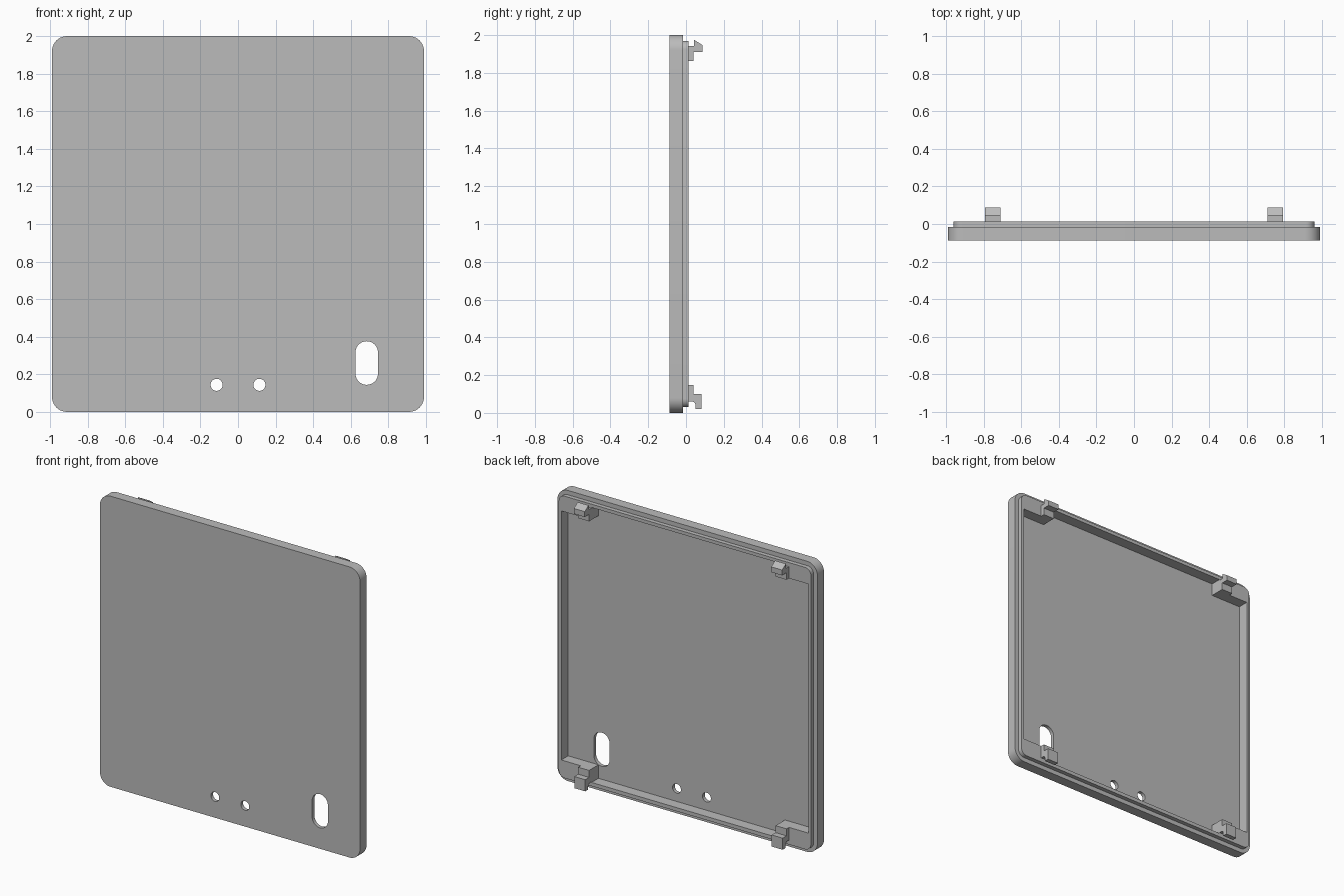
import bpy
import bmesh
from math import cos, sin, pi, radians

cube = bpy.data.objects.get("Cube")
if cube:
    bpy.data.objects.remove(cube, do_unlink=True)

# One plain grey for the whole panel
grey = bpy.data.materials.new("grey_plastic")
grey.use_nodes = True
COLOUR = (0.5, 0.5, 0.5, 1)
grey.diffuse_color = COLOUR
grey.node_tree.nodes["Principled BSDF"].inputs["Base Color"].default_value = COLOUR

FRONT, FLOOR, SHOULDER, RIM = -0.087, -0.062, -0.016, 0.013


def prism(name, outline, place, start, end):
    """Extrude a closed 2D outline; place(u, v, depth) gives the 3D point."""
    bm = bmesh.new()
    near = [bm.verts.new(place(u, v, start)) for u, v in outline]
    far = [bm.verts.new(place(u, v, end)) for u, v in outline]
    bm.faces.new(near)
    bm.faces.new(far)
    n = len(outline)
    for i in range(n):
        j = (i + 1) % n
        bm.faces.new((near[i], near[j], far[j], far[i]))
    bmesh.ops.recalc_face_normals(bm, faces=bm.faces)
    mesh = bpy.data.meshes.new(name)
    bm.to_mesh(mesh)
    bm.free()
    mesh.materials.append(grey)
    obj = bpy.data.objects.new(name, mesh)
    bpy.context.collection.objects.link(obj)
    return obj


def along_y(u, v, d):
    return (u, d, v)


def along_x(u, v, d):
    return (d, u, v)


def rounded(cx, cz, half_w, half_h, r, steps=10):
    """Rounded rectangle outline; equal half sizes and radius give a circle."""
    pts = []
    for k, (sx, sz) in enumerate([(1, 1), (-1, 1), (-1, -1), (1, -1)]):
        for i in range(steps + 1):
            a = (k + i / steps) * pi / 2
            p = (cx + sx * (half_w - r) + r * cos(a),
                 cz + sz * (half_h - r) + r * sin(a))
            if not pts or abs(p[0] - pts[-1][0]) + abs(p[1] - pts[-1][1]) > 1e-5:
                pts.append(p)
    if abs(pts[0][0] - pts[-1][0]) + abs(pts[0][1] - pts[-1][1]) < 1e-5:
        pts.pop()
    return pts


def combine(target, tool, operation):
    """Apply a boolean and remove the tool."""
    tool.hide_render = True
    mod = target.modifiers.new(operation, 'BOOLEAN')
    mod.operation = operation
    mod.solver = 'EXACT'
    mod.object = tool
    graph = bpy.context.evaluated_depsgraph_get()
    graph.update()
    result = bpy.data.meshes.new_from_object(target.evaluated_get(graph))
    target.modifiers.clear()
    target.data = result
    bpy.data.objects.remove(tool, do_unlink=True)


# Panel with a stepped lip behind it
panel = prism("panel", rounded(0, 1, 0.99, 1, 0.08), along_y, FRONT, SHOULDER)
lip = prism("lip", rounded(0, 1, 0.96, 0.97, 0.045), along_y, -0.04, RIM)
combine(panel, lip, 'UNION')

# Rear pocket, leaving a solid block in each corner
SIDE, BLOCK = 0.94, 0.71
LOW, LOW_BLOCK, HIGH_BLOCK, HIGH = 0.055, 0.148, 1.862, 1.947
half = [(BLOCK, LOW), (BLOCK, LOW_BLOCK), (SIDE, LOW_BLOCK),
        (SIDE, HIGH_BLOCK), (BLOCK, HIGH_BLOCK), (BLOCK, HIGH)]
pocket = half + [(-x, z) for x, z in reversed(half)]
combine(panel, prism("pocket_cutter", pocket, along_y, FLOOR, 0.1), 'DIFFERENCE')

# Two round holes and one slot through the front
holes = [rounded(x, 0.144, 0.032, 0.032, 0.032) for x in (-0.114, 0.114)]
holes.append(rounded(0.685, 0.26, 0.06, 0.116, 0.06))
for outline in holes:
    combine(panel, prism("hole_cutter", outline, along_y, -0.2, 0.0), 'DIFFERENCE')

# Latch profiles in (y, z)
upper = [(RIM, 1.862), (0.04, 1.862), (0.04, 1.91), (0.087, 1.91),
         (0.087, 1.947), (0.047, 1.973), (0.043, 1.973), (0.043, 1.942),
         (RIM, 1.942)]
lower = [(RIM, 0.148), (0.04, 0.148), (0.04, 0.10), (0.082, 0.10),
         (0.082, 0.02), (0.05, 0.02), (0.05, 0.043), (0.046, 0.054),
         (0.036, 0.06), (RIM, 0.06)]
parts = [panel]
for side, sign in (("left", 1), ("right", -1)):
    for level, profile in (("upper", upper), ("lower", lower)):
        parts.append(prism(f"{level}_{side}_latch", profile, along_x,
                           sign * BLOCK, sign * 0.793))

# Smooth the rounded corners and keep the edges sharp
bpy.ops.object.select_all(action='DESELECT')
for obj in parts:
    obj.select_set(True)
bpy.context.view_layer.objects.active = panel
bpy.ops.object.shade_smooth_by_angle(angle=radians(25))
